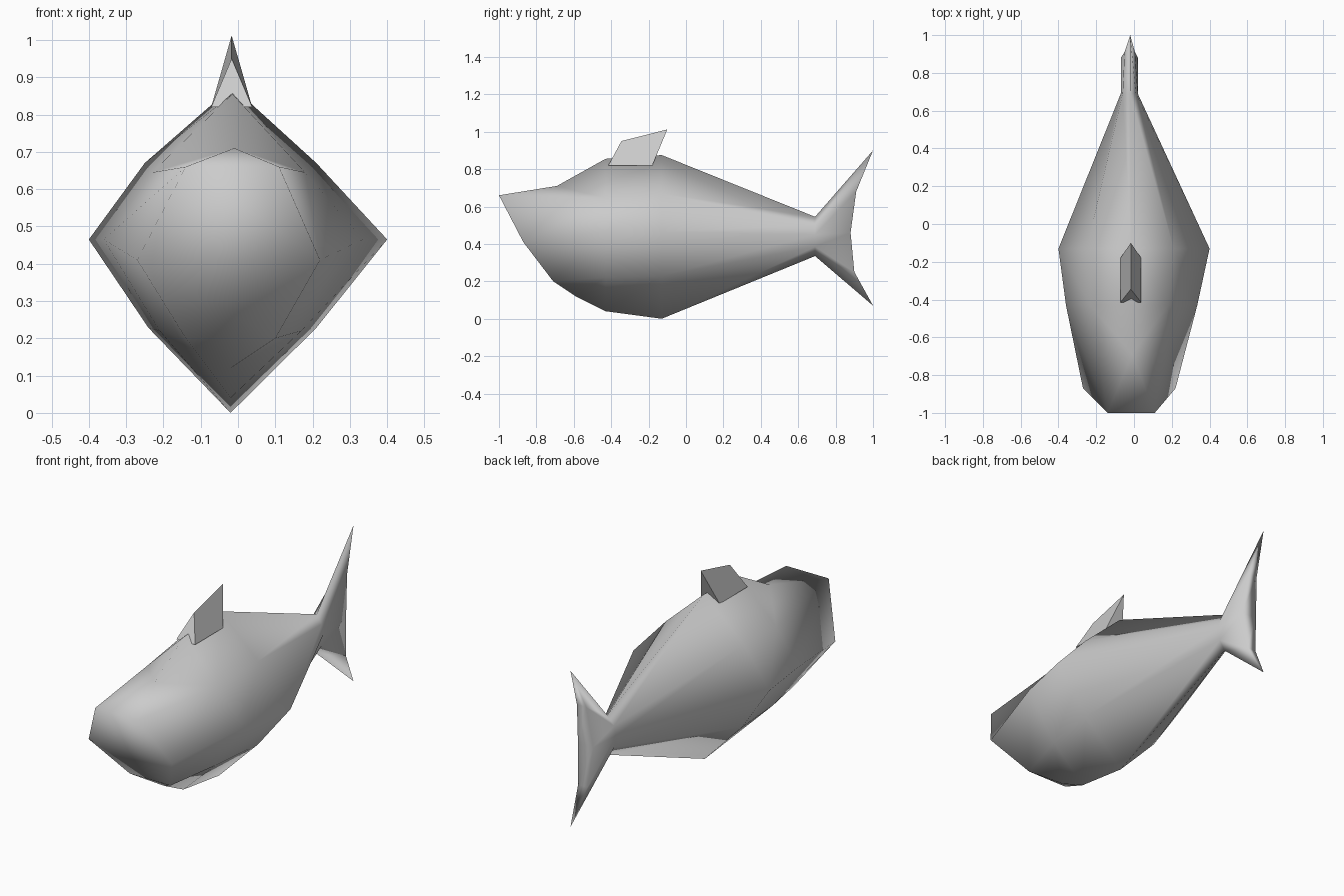
import bpy
import bmesh

cube = bpy.data.objects.get("Cube")
if cube:
    bpy.data.objects.remove(cube, do_unlink=True)

# single grey material
GREY = (0.6, 0.6, 0.6, 1.0)
grey = bpy.data.materials.new("plain_grey")
grey.use_nodes = True
grey.diffuse_color = GREY
bsdf = grey.node_tree.nodes["Principled BSDF"]
bsdf.inputs["Base Color"].default_value = GREY
bsdf.inputs["Roughness"].default_value = 0.7


def finish(bm, name, smooth):
    bmesh.ops.recalc_face_normals(bm, faces=bm.faces)
    for f in bm.faces:
        f.smooth = smooth
    mesh = bpy.data.meshes.new(name)
    bm.to_mesh(mesh)
    bm.free()
    mesh.materials.append(grey)
    obj = bpy.data.objects.new(name, mesh)
    bpy.context.collection.objects.link(obj)
    return obj


# Eight-sided sections, nose to tail. Each has five levels from top to
# bottom: (y, z, x on the right side, x on the left side)
SECTIONS = [
    # snout rim
    [(-.69, .71, -.01, -.01), (-1, .66, -.14, .11), (-.87, .41, -.27, .22),
     (-.71, .20, -.14, .10), (-.59, .12, -.02, -.02)],
    # shoulder
    [(-.43, .855, -.015, -.015), (-.43, .645, -.23, .18), (-.43, .465, -.36, .335),
     (-.43, .22, -.21, .17), (-.43, .04, -.02, -.02)],
    # widest part
    [(-.13, .875, -.015, -.015), (-.13, .67, -.25, .21), (-.13, .465, -.4, .4),
     (-.13, .228, -.24, .21), (-.13, 0, -.02, -.02)],
    # tail root
    [(.69, .545, -.02, -.02), (.69, .50, -.06, .01), (.69, .45, -.07, .02),
     (.69, .385, -.06, .01), (.69, .335, -.02, -.02)],
    # rear edge of tail fin
    [(1, .90, -.02, -.02), (.91, .68, -.05, .005), (.88, .46, -.07, .02),
     (.90, .25, -.05, .005), (1, .07, -.02, -.02)],
]

# body and tail as one skin
bm = bmesh.new()
rings = []
for levels in SECTIONS:
    right = [bm.verts.new((xr, y, z)) for y, z, xr, xl in levels]
    left = [bm.verts.new((xl, y, z)) for y, z, xr, xl in levels[1:-1]]
    rings.append(right + left[::-1])
for a, b in zip(rings, rings[1:]):
    for i in range(8):
        j = (i + 1) % 8
        bm.faces.new((a[i], a[j], b[j], b[i]))
# close snout and tail edge with strips across the width
for r in (rings[0], rings[-1]):
    bm.faces.new((r[0], r[1], r[7]))
    bm.faces.new((r[1], r[2], r[6], r[7]))
    bm.faces.new((r[2], r[3], r[5], r[6]))
    bm.faces.new((r[3], r[4], r[5]))
finish(bm, "fish_body", True)

# wedge-shaped back fin
bm = bmesh.new()
ends = []
for base_y, ridge_y, ridge_z in ((-.415, -.345, .95), (-.18, -.10, 1.012)):
    ends.append([bm.verts.new(p) for p in (
        (-.072, base_y, .82), (.038, base_y, .82), (-.017, ridge_y, ridge_z))])
front, back = ends
bm.faces.new(front)
bm.faces.new(back)
for i in range(3):
    j = (i + 1) % 3
    bm.faces.new((front[i], front[j], back[j], back[i]))
finish(bm, "back_fin", False)
